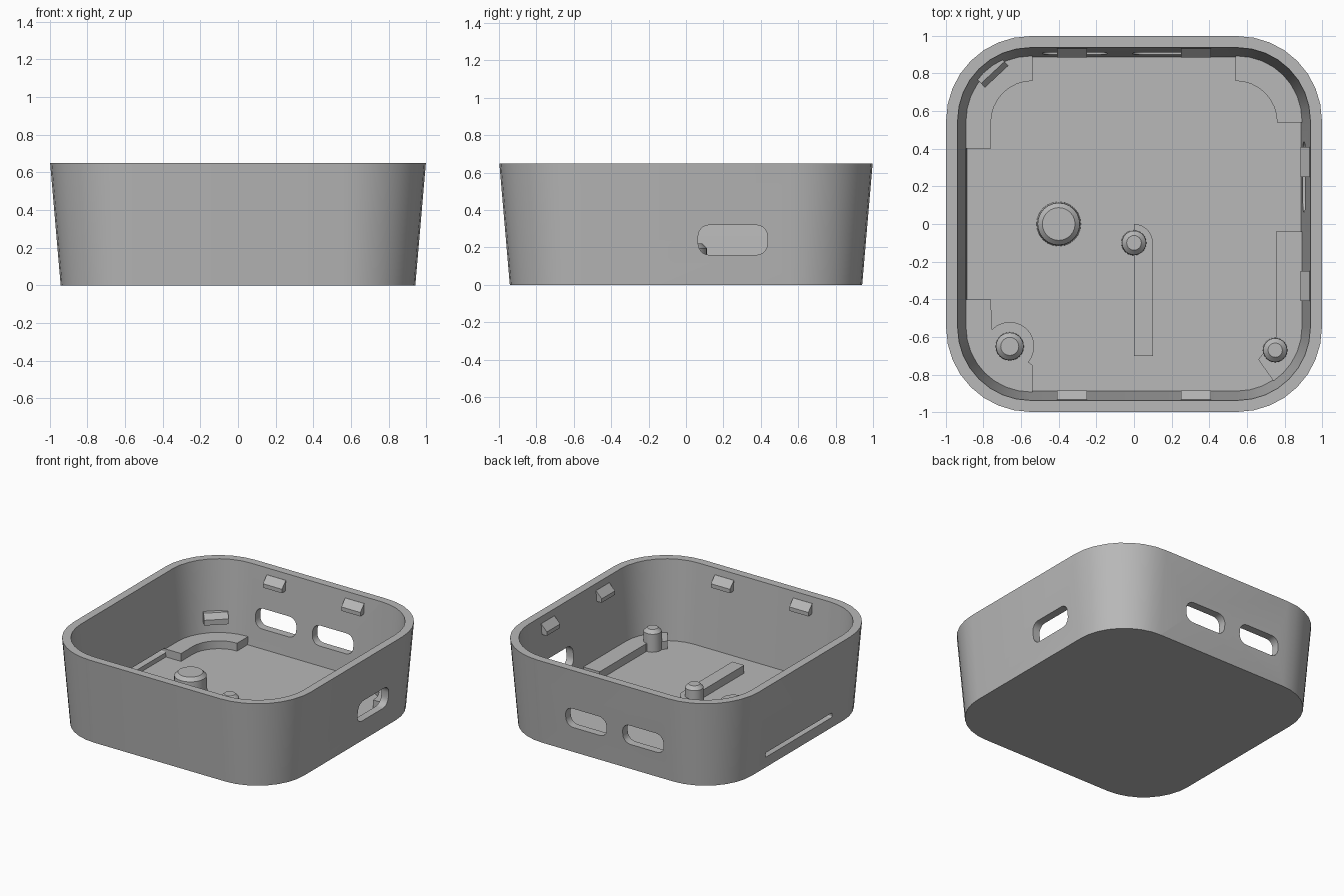
import bpy, bmesh
from math import sin, cos, pi, radians
from mathutils import Matrix, Vector

cube = bpy.data.objects.get("Cube")
if cube:
    bpy.data.objects.remove(cube, do_unlink=True)

grey = bpy.data.materials.new("plain_grey")
grey.use_nodes = True
colour = (0.48, 0.48, 0.48, 1)
grey.diffuse_color = colour
grey.node_tree.nodes["Principled BSDF"].inputs["Base Color"].default_value = colour

CORE = 0.55      # corner arc centres
FLOOR = 0.05
PAD_TOP = 0.11


def finish(name, bm, smooth=True):
    bmesh.ops.recalc_face_normals(bm, faces=bm.faces[:])
    mesh = bpy.data.meshes.new(name)
    bm.to_mesh(mesh)
    bm.free()
    mesh.materials.append(grey)
    obj = bpy.data.objects.new(name, mesh)
    bpy.context.collection.objects.link(obj)
    if smooth:
        shade(obj)
    return obj


def shade(obj):
    bpy.ops.object.select_all(action='DESELECT')
    obj.select_set(True)
    bpy.context.view_layer.objects.active = obj
    bpy.ops.object.shade_smooth_by_angle(angle=radians(30))


def arc(cx, cy, r, start, end, steps=8):
    angles = [radians(start + (end - start) * i / steps) for i in range(steps + 1)]
    return [(cx + r * cos(a), cy + r * sin(a)) for a in angles]


def rounded_rect(w, h, r, steps=8):
    pts = []
    for i, (sx, sy) in enumerate([(1, 1), (-1, 1), (-1, -1), (1, -1)]):
        pts += arc(sx * (w - r), sy * (h - r), r, 90 * i, 90 * i + 90, steps)
    return pts


def loft(name, rings, smooth=True):
    """Join (outline, z) rings of equal length and cap both ends."""
    bm = bmesh.new()
    loops = [[bm.verts.new((x, y, z)) for x, y in pts] for pts, z in rings]
    for a, b in zip(loops, loops[1:]):
        for i in range(len(a)):
            j = (i + 1) % len(a)
            bm.faces.new((a[i], a[j], b[j], b[i]))
    bm.faces.new(loops[0])
    bm.faces.new(loops[-1])
    return finish(name, bm, smooth)


def prism(name, pts, z0, z1):
    return loft(name, [(pts, z0), (pts, z1)])


# Tapered open shell
def wall_ring(half):
    return rounded_rect(half, half, half - CORE)


shell = loft("shell", [(wall_ring(0.942), 0), (wall_ring(0.998), 0.65),
                       (wall_ring(0.937), 0.65), (wall_ring(0.887), FLOOR)], False)

# Port openings: turn about z, offset along the wall, height, half sizes, corner radius
ports = [(90, 0.25, 0.24, 0.185, 0.08, 0.06),
         (180, -0.165, 0.27, 0.172, 0.075, 0.06),
         (180, 0.315, 0.27, 0.172, 0.075, 0.06),
         (-90, 0, 0.10, 0.4, 0.018, 0.01)]
for turn, along, z, w, h, r in ports:
    cutter = prism("port_cutter", rounded_rect(w, h, r, 5), 0.8, 1.1)
    cutter.hide_render = True
    cutter.data.transform(Matrix.Rotation(radians(turn), 4, 'Z')
                          @ Matrix.Translation((along, 0, z))
                          @ Matrix.Rotation(pi / 2, 4, 'X'))
    cut = shell.modifiers.new("port", 'BOOLEAN')
    cut.operation = 'DIFFERENCE'
    cut.solver = 'EXACT'
    cut.object = cutter

bpy.context.view_layer.update()
baked = bpy.data.meshes.new_from_object(
    shell.evaluated_get(bpy.context.evaluated_depsgraph_get()))
shell.modifiers.clear()
shell.data = baked
for obj in [o for o in bpy.data.objects if o.name.startswith("port_cutter")]:
    bpy.data.objects.remove(obj, do_unlink=True)
shade(shell)


# Raised floor pads
R = 0.36
EDGE = CORE + R
prism("back_right_pad",
      arc(-CORE, CORE, R, 90, 180) + [(-EDGE, 0.4), (-0.76, 0.4)]
      + arc(-0.54, 0.54, 0.22, 180, 90) + [(-0.54, EDGE)], 0.03, PAD_TOP)
prism("back_left_pad",
      arc(CORE, CORE, R, 0, 90) + [(0.54, EDGE)]
      + arc(0.54, 0.54, 0.22, 90, 0) + [(EDGE, 0.54)], 0.03, PAD_TOP)
prism("front_right_pad",
      arc(-CORE, -CORE, R, 180, 270) + [(-0.54, -EDGE), (-0.54, -0.75)]
      + arc(-0.66, -0.65, 0.13, -40, 137, 12)
      + [(-0.76, -0.4), (-EDGE, -0.4)], 0.03, PAD_TOP)
prism("front_left_pad",
      arc(CORE, -CORE, R, -56, 0) + [(EDGE, -0.04), (0.755, -0.04), (0.755, -0.6),
                                     (0.66, -0.72)], 0.03, PAD_TOP)
prism("floor_rib", [(0, -0.7), (0.1, -0.7)] + arc(0, -0.1, 0.1, 0, 90), 0.03, PAD_TOP)


# Chamfered posts
def post(name, x, y, r, top):
    bevel = 0.025
    rings = [(r * 1.06, 0.03), (r, top - bevel), (r - bevel, top)]
    loft(name, [(arc(x, y, rad, 0, 345, 23), z) for rad, z in rings])


post("large_post", -0.4, 0, 0.112, 0.22)
post("centre_post", 0, -0.1, 0.064, 0.20)
post("front_right_post", -0.66, -0.65, 0.073, 0.21)
post("front_left_post", 0.75, -0.67, 0.063, 0.21)


# Snap clips: wedge profile, depth measured outwards from the centre
def clip(name, turn, along, profile, width=0.16):
    bm = bmesh.new()
    face = bm.faces.new([bm.verts.new((along - width / 2, -d, z)) for d, z in profile])
    ext = bmesh.ops.extrude_face_region(bm, geom=[face])
    bmesh.ops.translate(bm, vec=Vector((width, 0, 0)),
                        verts=[v for v in ext["geom"] if isinstance(v, bmesh.types.BMVert)])
    bm.transform(Matrix.Rotation(radians(turn), 4, 'Z'))
    finish(name, bm, False)


snap = [(0.95, 0.52), (0.885, 0.52), (0.885, 0.55), (0.932, 0.60), (0.95, 0.60)]
for wall, turn in [("front", 0), ("left", 90), ("back", 180)]:
    for i, along in enumerate((-0.33, 0.33)):
        clip(f"{wall}_clip_{i + 1}", turn, along, snap)

# Low catch in the back right corner
catch = [(1.16, 0.19), (1.07, 0.19), (1.07, 0.23), (1.10, 0.27), (1.16, 0.27)]
clip("corner_catch", 180 + 43, 0, catch, 0.17)
